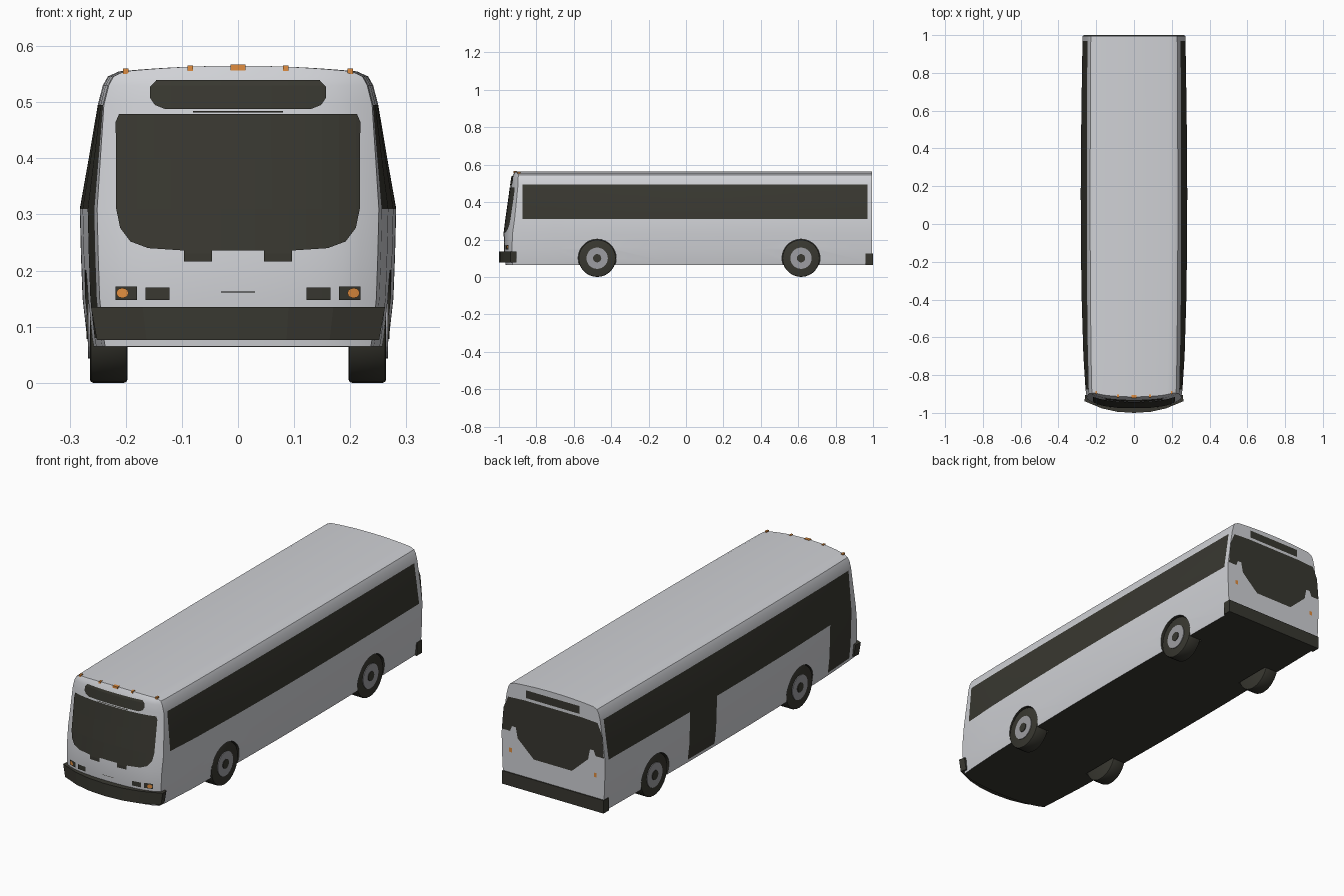
import bpy, bmesh, math
from mathutils import Vector

if "Cube" in bpy.data.objects:
    bpy.data.objects.remove(bpy.data.objects["Cube"])


def material(name, r, g, b):
    m = bpy.data.materials.new(name)
    m.diffuse_color = (r, g, b, 1)
    m.use_nodes = True
    m.node_tree.nodes["Principled BSDF"].inputs["Base Color"].default_value = m.diffuse_color
    return m


WHITE = material("pale grey paint", 0.63, 0.64, 0.67)
DARK = material("dark glass and rubber", 0.04, 0.039, 0.030)
GREY = material("wheel grey", 0.34, 0.34, 0.36)
ORANGE = material("amber lamp", 0.75, 0.27, 0.05)


def add_object(name, bm, *mats):
    me = bpy.data.meshes.new(name)
    bm.to_mesh(me)
    bm.free()
    ob = bpy.data.objects.new(name, me)
    bpy.context.collection.objects.link(ob)
    for m in mats:
        me.materials.append(m)
    return ob


def select(ob):
    bpy.ops.object.select_all(action='DESELECT')
    ob.select_set(True)
    bpy.context.view_layer.objects.active = ob


def interp(v, table):
    for (a, fa), (b, fb) in zip(table, table[1:]):
        if v <= b:
            return fa + (fb - fa) * max(0, (v - a) / (b - a))
    return table[-1][1]


# Body shape: side profile (z, half width), front profile (z, y), length stations (y, taper)
SIDE = [(0.065, 0.266), (0.08, 0.269), (0.15, 0.277), (0.23, 0.280), (0.31, 0.282), (0.40, 0.266),
        (0.495, 0.250), (0.53, 0.241), (0.546, 0.232), (0.555, 0.212)]
NOSE = [(0.065, -0.965), (0.15, -0.973), (0.23, -0.972), (0.31, -0.962), (0.40, -0.949),
        (0.495, -0.936), (0.53, -0.931), (0.546, -0.925), (0.555, -0.918), (0.565, -0.915)]
STATIONS = [(-0.93, 0.89), (-0.875, 0.91), (-0.70, 0.95), (-0.40, 0.982), (-0.10, 0.998), (0.17, 1.0),
            (0.37, 0.997), (0.65, 0.985), (0.97, 0.967), (0.995, 0.965)]
COLS, ROWS, LAST = 16, len(SIDE) - 1, len(STATIONS) - 1
REAR_Y = 0.995


def front_y(x, z):
    u = x / 0.25
    return interp(z, NOSE) + 0.025 * u ** 2 + 0.02 * u ** 6


def body_point(i, j, k):
    z, w = SIDE[i]
    y, s = STATIONS[k]
    s += (1 - s) * 0.6 * min(1, max(0, (z - 0.31) / 0.185))
    t = 2 * j / COLS - 1
    x = t * w * s
    if i == ROWS:
        z += 0.01 * (1 - t * t)
    return (x, front_y(x, z) if k == 0 else y, z)


# Body: surface of a box-like grid, windows and doors coloured by row and station
bm = bmesh.new()
cache = {}


def vert(*key):
    if key not in cache:
        cache[key] = bm.verts.new(body_point(*key))
    return cache[key]


def quad(mat, *keys):
    bm.faces.new([vert(*k) for k in keys]).material_index = mat


for k in range(LAST):
    y = (STATIONS[k][0] + STATIONS[k + 1][0]) / 2
    glazed = -0.875 < y < 0.97
    door = -0.875 < y < -0.70 or 0.17 < y < 0.37
    for i in range(ROWS):
        z = (SIDE[i][0] + SIDE[i + 1][0]) / 2
        for j in (0, COLS):
            window = glazed and 0.31 < z < 0.495
            entrance = j == 0 and door and 0.08 < z < 0.31
            quad(int(window or entrance), (i, j, k), (i + 1, j, k), (i + 1, j, k + 1), (i, j, k + 1))
    for j in range(COLS):
        for i in (0, ROWS):
            quad(int(i == 0), (i, j, k), (i, j + 1, k), (i, j + 1, k + 1), (i, j, k + 1))
for k in (0, LAST):
    for i in range(ROWS):
        for j in range(COLS):
            quad(0, (i, j, k), (i, j + 1, k), (i + 1, j + 1, k), (i + 1, j, k))
bmesh.ops.recalc_face_normals(bm, faces=bm.faces)
body = add_object("bus_body", bm, WHITE, DARK)


def disc_x(name, x0, x1, y, z, r, mats, bevel=0.0, index=0):
    """Cylinder lying along x."""
    bm = bmesh.new()
    bmesh.ops.create_cone(bm, cap_ends=True, segments=28, radius1=r, radius2=r, depth=abs(x1 - x0))
    if bevel:
        rims = [e for e in bm.edges if abs(e.verts[0].co.z - e.verts[1].co.z) < 1e-5]
        bmesh.ops.bevel(bm, geom=rims, offset=bevel, segments=2, affect='EDGES', profile=0.5)
    for v in bm.verts:
        v.co = Vector((v.co.z + (x0 + x1) / 2, y + v.co.y, z - v.co.x))
    for f in bm.faces:
        f.material_index = index
    return add_object(name, bm, *mats)


# Wheel wells cut into the body, then the wheels
for y, end in ((-0.475, "front"), (0.615, "rear")):
    for s, side in ((-1, "left"), (1, "right")):
        cutter = disc_x("well_cutter", s * 0.19, s * 0.32, y, 0.1, 0.102, (WHITE, DARK), index=1)
        mod = body.modifiers.new("well", 'BOOLEAN')
        mod.operation, mod.solver, mod.object = 'DIFFERENCE', 'EXACT', cutter
        select(body)
        bpy.ops.object.modifier_apply(modifier=mod.name)
        bpy.data.objects.remove(cutter)
        tag = end + "_" + side
        tyre = disc_x(tag + "_tyre", s * 0.197, s * 0.264, y, 0.1, 0.1, (DARK,), bevel=0.006)
        disc_x(tag + "_wheel_disc", s * 0.25, s * 0.267, y, 0.1, 0.057, (GREY,))
        disc_x(tag + "_wheel_hub", s * 0.25, s * 0.270, y, 0.1, 0.022, (DARK,))
        select(tyre)
        bpy.ops.object.shade_smooth_by_angle(angle=math.radians(35))
select(body)
bpy.ops.object.shade_smooth_by_angle(angle=math.radians(30))


def mirrored(half):
    """Closed outline from its +x half, listed from bottom to top."""
    return half + [(-x, z) for x, z in reversed(half) if x > 0]


def rect(x0, x1, z0, z1):
    return [(x0, z0), (x1, z0), (x1, z1), (x0, z1)]


def plate(name, outline, mat, rear=False, lift=0.004):
    """Thin painted panel laid over the curved front or the flat rear."""
    bm = bmesh.new()
    bm.faces.new([bm.verts.new((x, 0, z)) for x, z in outline])
    if not rear:
        cuts = [((c * 0.03, 0, 0), (1, 0, 0)) for c in range(-8, 9)]
        cuts += [((0, 0, z), (0, 0, 1)) for z, _ in NOSE]
        for co, no in cuts:
            bmesh.ops.bisect_plane(bm, geom=bm.verts[:] + bm.edges[:] + bm.faces[:], plane_co=co, plane_no=no)
    bm.normal_update()
    flip = [f for f in bm.faces if (f.normal.y > 0) != rear]
    bmesh.ops.reverse_faces(bm, faces=flip)
    for v in bm.verts:
        v.co.y = REAR_Y + lift if rear else front_y(v.co.x, v.co.z) - lift
    return add_object(name, bm, mat)


# Front panels
plate("windscreen", mirrored([(0.10, 0.236), (0.16, 0.24), (0.192, 0.252), (0.21, 0.276), (0.217, 0.31),
                              (0.218, 0.465), (0.212, 0.479)]), DARK)
plate("front_sign", mirrored([(0.13, 0.488), (0.148, 0.495), (0.157, 0.508), (0.157, 0.527), (0.145, 0.54)]), DARK)
plate("sign_trim", rect(-0.08, 0.08, 0.4815, 0.4845), DARK)
plate("grille_line", rect(-0.03, 0.03, 0.1605, 0.1625), DARK)
for s, side in ((-1, "left"), (1, "right")):
    plate(side + "_wiper_base", rect(s * 0.046, s * 0.096, 0.216, 0.237), DARK)
    plate(side + "_inner_headlight", rect(s * 0.122, s * 0.165, 0.148, 0.17), DARK)
    plate(side + "_outer_headlight", rect(s * 0.18, s * 0.218, 0.148, 0.172), DARK)
    ring = [(s * 0.206 + 0.011 * math.cos(a * math.pi / 6), 0.16 + 0.009 * math.sin(a * math.pi / 6))
            for a in range(12)]
    plate(side + "_indicator", ring, ORANGE, lift=0.007)

# Rear panels
plate("rear_window", mirrored([(0.10, 0.222), (0.185, 0.30), (0.195, 0.35), (0.215, 0.35), (0.225, 0.325),
                               (0.268, 0.325), (0.259, 0.43), (0.235, 0.485), (0.15, 0.49)]), DARK, rear=True)
plate("rear_sign", rect(-0.14, 0.14, 0.503, 0.54), DARK, rear=True)
for s, side in ((-1, "left"), (1, "right")):
    plate(side + "_tail_lamp", rect(s * 0.215, s * 0.23, 0.225, 0.245), ORANGE, rear=True)


def prism(name, outline, z0, z1, mat, shrink=1.0):
    """Plan outline extruded upward, its foot narrowed by shrink."""
    bm = bmesh.new()
    low = [bm.verts.new((x * shrink, y, z0)) for x, y in outline]
    top = [bm.verts.new((x, y, z1)) for x, y in outline]
    bm.faces.new(low)
    bm.faces.new(top)
    for a in range(len(low)):
        b = (a + 1) % len(low)
        bm.faces.new((low[a], low[b], top[b], top[a]))
    bmesh.ops.recalc_face_normals(bm, faces=bm.faces)
    return add_object(name, bm, mat)


# Bumpers
prism("front_bumper", mirrored([(0.0, -1.0), (0.09, -0.994), (0.17, -0.976), (0.262, -0.938), (0.258, -0.905)]),
      0.076, 0.135, DARK, shrink=0.96)
prism("rear_bumper", rect(-0.267, 0.267, 0.96, 1.0), 0.064, 0.126, DARK)

# Roof marker lamps along the front edge
for n, x in enumerate((-0.2, -0.085, 0.0, 0.085, 0.2)):
    w = 0.013 if x == 0 else 0.005
    y = front_y(x, 0.557)
    z = 0.555 + 0.008 * (1 - (x / 0.22) ** 2)
    prism("marker_lamp_%d" % n, rect(x - w, x + w, y - 0.004, y + 0.012), z - 0.006, z + 0.004, ORANGE)
